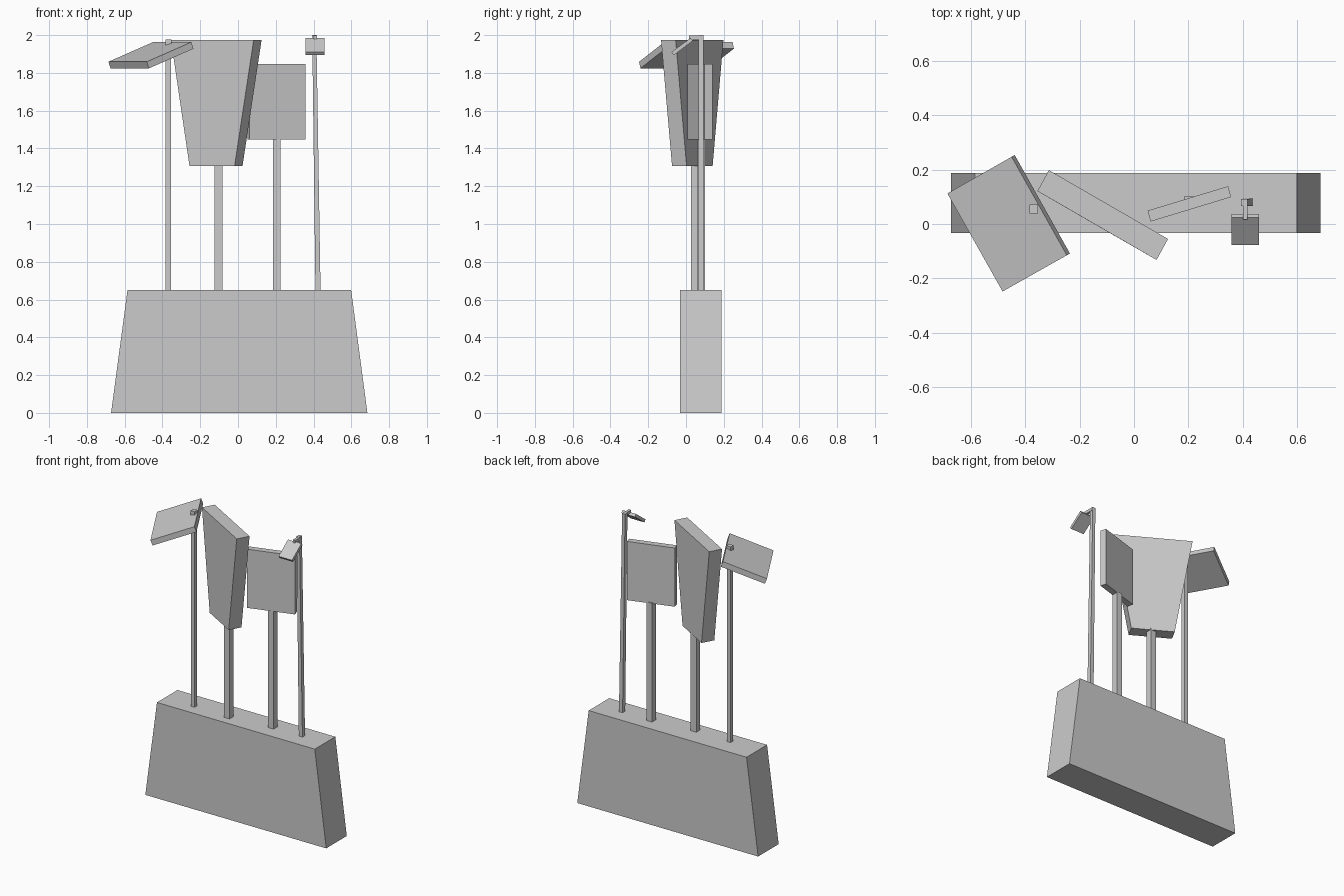
import bpy
from mathutils import Vector


def prism(name, loop_a, loop_b):
    """Solid between two matching point loops."""
    n = len(loop_a)
    verts = [Vector(p) for p in loop_a + loop_b]
    faces = [tuple(range(n)), tuple(range(n, 2 * n))]
    faces += [(i, (i + 1) % n, n + (i + 1) % n, n + i) for i in range(n)]
    mesh = bpy.data.meshes.new(name)
    mesh.from_pydata(verts, [], faces)
    import bmesh
    bm = bmesh.new()
    bm.from_mesh(mesh)
    bmesh.ops.recalc_face_normals(bm, faces=bm.faces)
    bm.to_mesh(mesh)
    bm.free()
    ob = bpy.data.objects.new(name, mesh)
    bpy.context.collection.objects.link(ob)
    return ob


def extrude(name, loop, offset):
    """Solid made by pushing a loop along an offset."""
    return prism(name, loop, [Vector(p) + Vector(offset) for p in loop])


def rect(x0, x1, y0, y1, z):
    return [(x0, y0, z), (x1, y0, z), (x1, y1, z), (x0, y1, z)]


# Tapered plinth
extrude("plinth", [(-0.672, -0.033, 0), (0.685, -0.033, 0),
                   (0.599, -0.033, 0.65), (-0.585, -0.033, 0.65)], (0, 0.22, 0))

# Straight posts: x range, y range, top height
for i, (x0, x1, y0, y1, top) in enumerate([
        (-0.383, -0.355, 0.041, 0.069, 1.955),
        (-0.124, -0.082, 0.026, 0.067, 1.32),
        (0.184, 0.225, 0.06, 0.101, 1.455)], 1):
    prism(f"post_{i}", rect(x0, x1, y0, y1, 0.65), rect(x0, x1, y0, y1, top))

# Leaning post
prism("leaning_post", rect(0.41, 0.437, 0.066, 0.094, 0.65),
      rect(0.393, 0.415, 0.066, 0.092, 2.0))

# Tilted roof-like panel with the post cap poking through
extrude("tilted_panel", [(-0.686, 0.112, 1.859), (-0.483, -0.248, 1.859),
                         (-0.247, -0.115, 1.963), (-0.45, 0.247, 1.963)],
        (0.0115, 0.0065, -0.035))
prism("post_cap", rect(-0.384, -0.352, 0.039, 0.071, 1.945),
      rect(-0.384, -0.352, 0.039, 0.071, 1.977))

# Tall tapered panel
extrude("tapered_panel", [(-0.257, 0.064, 1.308), (-0.018, -0.074, 1.308),
                          (0.083, -0.132, 1.975), (-0.355, 0.121, 1.975)],
        (0.042, 0.077, 0))

# Square upright panel
extrude("square_panel", [(0.061, 0.009, 1.448), (0.357, 0.099, 1.448),
                         (0.357, 0.099, 1.846), (0.061, 0.009, 1.846)],
        (-0.011, 0.04, 0))

# Small sloping plate and its arm on the leaning post
extrude("small_plate", [(0.358, 0.024, 1.985), (0.358, -0.077, 1.91),
                        (0.358, -0.065, 1.894), (0.358, 0.036, 1.969)],
        (0.101, 0, 0))
prism("plate_arm", rect(0.4, 0.418, 0.016, 0.09, 1.978),
      rect(0.4, 0.418, 0.016, 0.09, 1.998))
